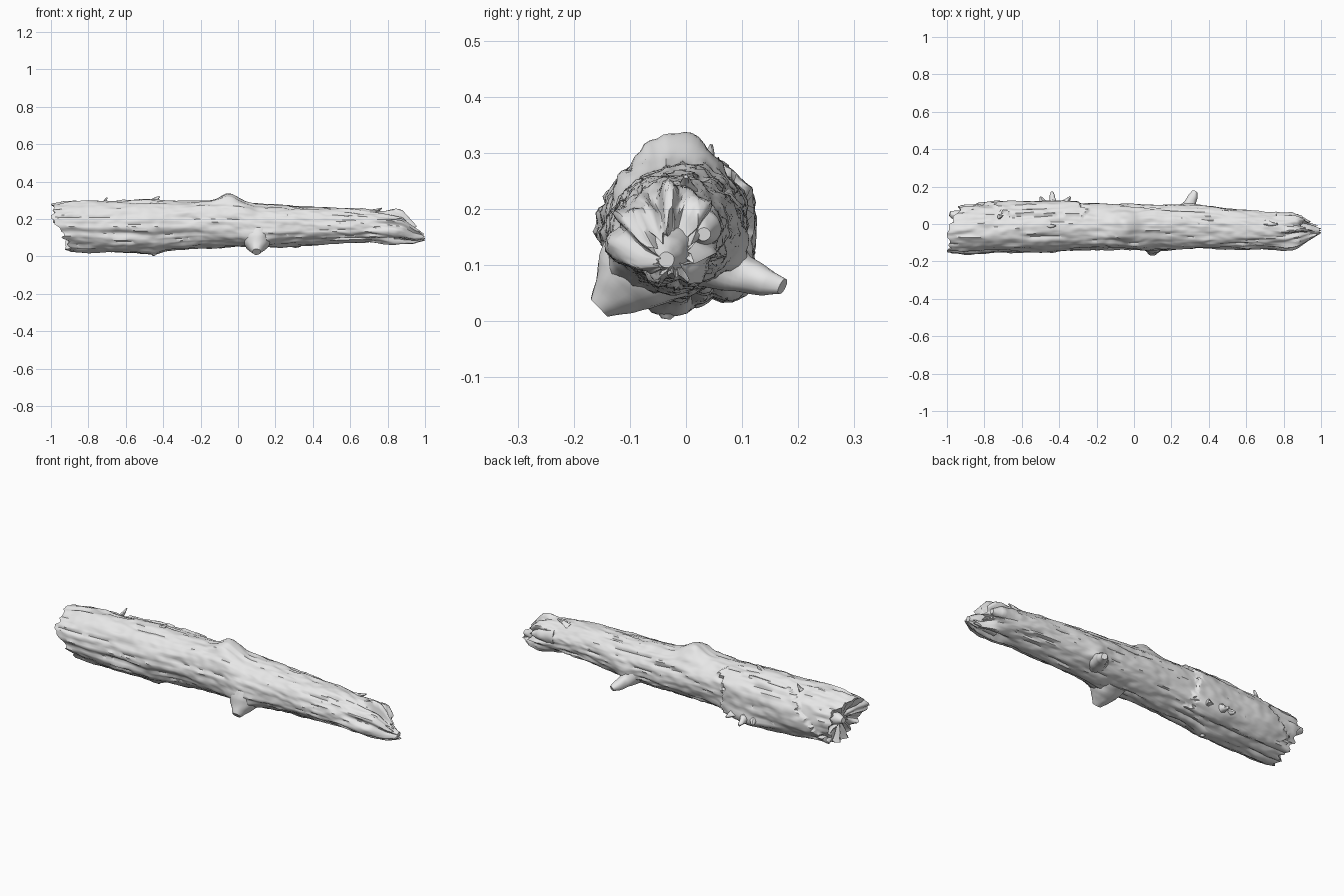
import bpy, bmesh, math
from mathutils import Vector, noise

if "Cube" in bpy.data.objects:
    bpy.data.objects.remove(bpy.data.objects["Cube"])

wood = bpy.data.materials.new("pale_grey_wood")
wood.use_nodes = True
wood.diffuse_color = (0.8, 0.8, 0.8, 1)
wood.node_tree.nodes["Principled BSDF"].inputs["Base Color"].default_value = (0.8, 0.8, 0.8, 1)

# Trunk outline: x, bottom z, top z, front y, back y
STATIONS = [
    (-1.00, 0.04, 0.285, -0.150, 0.080),
    (-0.90, 0.025, 0.295, -0.160, 0.100),
    (-0.45, 0.018, 0.300, -0.148, 0.112),
    (-0.20, 0.045, 0.302, -0.140, 0.110),
    (0.00, 0.053, 0.292, -0.138, 0.108),
    (0.10, 0.050, 0.278, -0.138, 0.106),
    (0.35, 0.060, 0.268, -0.134, 0.100),
    (0.60, 0.074, 0.258, -0.136, 0.080),
    (0.80, 0.076, 0.238, -0.128, 0.058),
    (0.88, 0.072, 0.222, -0.105, 0.045),
    (0.94, 0.070, 0.168, -0.075, 0.015),
    (1.00, 0.088, 0.130, -0.048, -0.005),
]
RINGS, SIDES = 220, 80


def section(x):
    for a, b in zip(STATIONS, STATIONS[1:]):
        if x <= b[0]:
            t = max(0, (x - a[0]) / (b[0] - a[0]))
            return [p + (q - p) * t for p, q in zip(a[1:], b[1:])]
    return STATIONS[-1][1:]


def bump(x, ang, cx, deg, wx, wdeg):
    """Soft lump centred at a position along and around the trunk."""
    d = (math.degrees(ang) - deg + 180) % 360 - 180
    return math.exp(-((x - cx) / wx) ** 2 - (d / wdeg) ** 2)


def rough(x, ang, along, around, seed):
    return noise.noise(Vector((x * along + seed, math.cos(ang) * around, math.sin(ang) * around)))


def relief(x, ang):
    """Bark height: knots, long furrows, fine grain and a raised bark plate."""
    h = 0.010 * rough(x, ang, 4, 1.5, 3) + 0.007 * rough(x, ang, 7, 5, 11)
    h += 0.004 * rough(x, ang, 22, 7, 23)
    h -= 0.007 * max(0, rough(x, ang, 5, 6, 40) - 0.15) / 0.4
    h += 0.045 * bump(x, ang, -0.05, 92, 0.065, 32)
    h += 0.014 * bump(x, ang, 0.03, 140, 0.06, 25)
    h += 0.030 * bump(x, ang, 0.10, 222, 0.085, 26)
    h += 0.022 * bump(x, ang, 0.30, 335, 0.05, 20)
    h += 0.025 * bump(x, ang, -0.42, 325, 0.12, 18)
    h += 0.012 * bump(x, ang, -0.45, 258, 0.06, 20)
    # furrow under the front bark
    if x < -0.15:
        h -= 0.016 * bump(x, ang, -0.6, 203 + 10 * x, 0.32, 7)
    # splintered grooves toward the broken tip
    h += 0.05 * max(0, min(1, (x - 0.7) / 0.15)) * rough(x, ang, 4, 3, 60)
    # loose bark plate on the back with a ragged rim
    deg = (math.degrees(ang) + 180) % 360 - 180
    edge = 0.06 * rough(x, ang, 9, 5, 80)
    if -0.80 + edge + 0.0025 * deg < x < -0.28 + edge and -55 < deg < 62 + 200 * edge:
        h += 0.013
    return h


def make_object(name, bm, angle=50):
    bmesh.ops.recalc_face_normals(bm, faces=bm.faces)
    mesh = bpy.data.meshes.new(name)
    bm.to_mesh(mesh)
    bm.free()
    mesh.materials.append(wood)
    obj = bpy.data.objects.new(name, mesh)
    bpy.context.scene.collection.objects.link(obj)
    bpy.ops.object.select_all(action="DESELECT")
    obj.select_set(True)
    bpy.context.view_layer.objects.active = obj
    bpy.ops.object.shade_smooth_by_angle(angle=math.radians(angle))
    return obj


def bridge(bm, rings):
    for a, b in zip(rings, rings[1:]):
        n = len(a)
        for i in range(n):
            bm.faces.new((a[i], a[(i + 1) % n], b[(i + 1) % n], b[i]))


def hollow_end(bm, ring, depth, seed):
    """Close a broken end with a rugged, sunken face."""
    centre = sum((v.co for v in ring), Vector()) / len(ring)
    rings = [ring]
    for s in (0.85, 0.65, 0.4, 0.15):
        new = []
        for v in ring:
            p = centre.lerp(v.co, s)
            p.x += depth * (1 - s * s) + 0.025 * noise.noise(p * 22 + Vector((seed, 0, 0)))
            new.append(bm.verts.new(p))
        rings.append(new)
    bridge(bm, rings)
    bm.faces.new(rings[-1])


# Trunk
bm = bmesh.new()
rings = []
for i in range(RINGS + 1):
    u = i / RINGS
    ring = []
    for j in range(SIDES):
        ang = math.tau * j / SIDES
        c, s = math.cos(ang), math.sin(ang)
        start = -0.945 - 0.045 * s + 0.02 * c + 0.05 * rough(0, ang, 1, 4, 5)
        end = 0.955 + 0.045 * math.cos(ang - math.radians(225)) + 0.06 * rough(0, ang, 1, 4, 9)
        x = max(-1, min(1, start + u * (end - start)))
        low, high, front, back = section(x)
        h = relief(x, ang) * min(1, (high - low) / 0.16)
        y = (front + back) / 2 + c * ((back - front) / 2 + h)
        z = (low + high) / 2 + s * ((high - low) / 2 + h)
        ring.append(bm.verts.new((x, y, max(z, 0.004))))
    rings.append(ring)
bridge(bm, rings)
hollow_end(bm, rings[0], 0.035, 2)
hollow_end(bm, rings[-1], -0.03, 7)
make_object("trunk", bm)


def stub(name, path, radii, sides=20, wobble=0.12):
    """Broken branch: a rough tube along a short path with a blunt tip."""
    bm = bmesh.new()
    pts = [Vector(p) for p in path]
    rings = []
    steps = 6
    last = len(pts) - 1
    for k in range(last * steps + 1):
        i = min(k // steps, last - 1)
        t = k / steps - i
        centre = pts[i].lerp(pts[i + 1], t)
        r = radii[i] + (radii[i + 1] - radii[i]) * t
        rot = (pts[-1] - pts[0]).to_track_quat("Z", "Y")
        ring = []
        for j in range(sides):
            a = math.tau * j / sides
            d = rot @ Vector((math.cos(a), math.sin(a), 0))
            k_r = r * (1 + wobble * noise.noise((centre + d * 0.05) * 30))
            ring.append(bm.verts.new(centre + d * k_r))
        rings.append(ring)
    bridge(bm, rings)
    bm.faces.new(rings[0])
    bm.faces.new(rings[-1])
    return make_object(name, bm)


# Broken branches
stub("front_branch_stub",
     [(0.10, -0.06, 0.115), (0.10, -0.108, 0.070), (0.10, -0.138, 0.040), (0.10, -0.155, 0.024)],
     [0.095, 0.066, 0.037, 0.022])
stub("back_branch_stub",
     [(0.27, 0.05, 0.12), (0.295, 0.10, 0.085), (0.315, 0.145, 0.068), (0.325, 0.172, 0.062)],
     [0.062, 0.034, 0.025, 0.015])
stub("left_end_knot",
     [(-0.88, 0.03, 0.18), (-0.95, 0.045, 0.19), (-0.985, 0.055, 0.195)],
     [0.04, 0.028, 0.014])
stub("tip_splinter",
     [(0.84, -0.03, 0.13), (0.93, -0.035, 0.118), (0.99, -0.035, 0.110)],
     [0.055, 0.036, 0.014])
stub("upper_tip_splinter",
     [(0.76, 0.02, 0.17), (0.85, 0.03, 0.165), (0.90, 0.032, 0.155)],
     [0.045, 0.032, 0.012])

# Small slivers of torn bark
SLIVERS = [
    ((-0.43, 0.10, 0.09), (-0.44, 0.172, 0.066), 0.030),
    ((-0.48, 0.10, 0.09), (-0.50, 0.145, 0.075), 0.025),
    ((-0.37, 0.10, 0.09), (-0.34, 0.145, 0.075), 0.028),
    ((-0.72, 0.04, 0.28), (-0.70, 0.045, 0.315), 0.014),
    ((-0.46, -0.01, 0.29), (-0.42, -0.01, 0.322), 0.018),
    ((-0.45, -0.03, 0.04), (-0.45, -0.035, 0.004), 0.035),
    ((0.70, 0.00, 0.23), (0.77, 0.00, 0.258), 0.018),
]
for n, (root, tip, radius) in enumerate(SLIVERS):
    mid = Vector(root).lerp(Vector(tip), 0.5)
    stub(f"bark_sliver_{n + 1}", [root, mid, tip], [radius, radius * 0.6, radius * 0.2], 8, 0.5)
